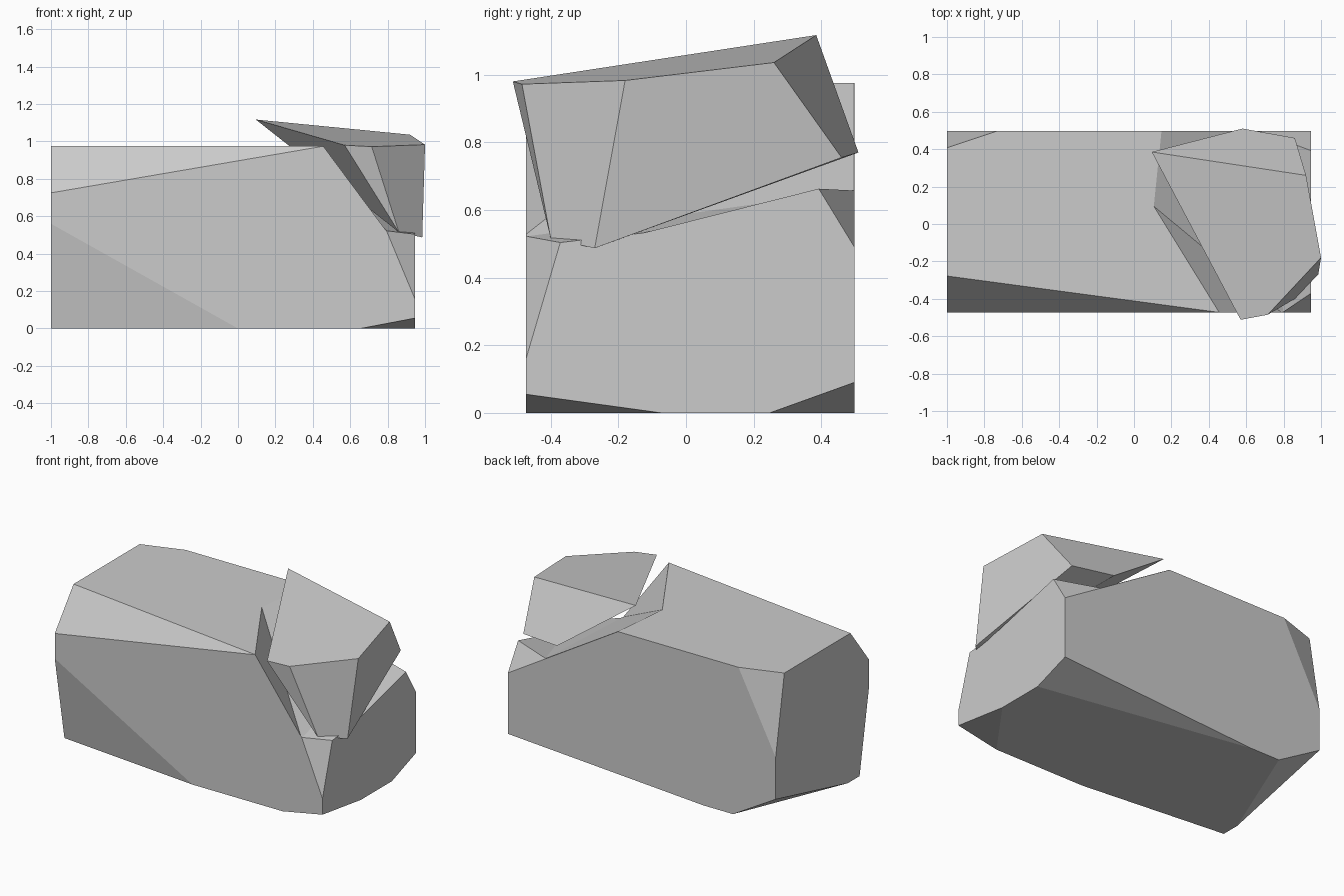
import bpy
import bmesh
from mathutils import Vector

default_cube = bpy.data.objects.get("Cube")
if default_cube:
    bpy.data.objects.remove(default_cube, do_unlink=True)

# One stone colour for everything
stone = bpy.data.materials.new("stone_grey")
stone.use_nodes = True
stone.diffuse_color = (0.6, 0.6, 0.6, 1)
shader = next(n for n in stone.node_tree.nodes if n.type == "BSDF_PRINCIPLED")
shader.inputs["Base Color"].default_value = stone.diffuse_color
shader.inputs["Roughness"].default_value = 0.9


def make_object(name, bm):
    """Turn a bmesh into a flat-shaded stone object."""
    bmesh.ops.recalc_face_normals(bm, faces=bm.faces[:])
    mesh = bpy.data.meshes.new(name)
    bm.to_mesh(mesh)
    bm.free()
    mesh.materials.append(stone)
    obj = bpy.data.objects.new(name, mesh)
    bpy.context.collection.objects.link(obj)
    return obj


def make_hull(name, points):
    """Build a faceted chunk as the convex hull of its corners."""
    bm = bmesh.new()
    for point in points:
        bm.verts.new(point)
    bmesh.ops.convex_hull(bm, input=bm.verts[:])
    bmesh.ops.dissolve_limit(bm, angle_limit=0.03,
                             verts=bm.verts[:], edges=bm.edges[:])
    return make_object(name, bm)


def chip_corner(bm, corner, reach):
    """Slice one box corner off, reaching a given distance along each edge."""
    normal = Vector((1 if corner[i] == HIGH[i] else -1) / reach[i] for i in range(3))
    start = Vector(corner)
    start.x -= reach[0] if corner[0] == HIGH[0] else -reach[0]
    geometry = bm.verts[:] + bm.edges[:] + bm.faces[:]
    bmesh.ops.bisect_plane(bm, geom=geometry, plane_co=start,
                           plane_no=normal.normalized(), clear_outer=True)
    bmesh.ops.holes_fill(bm, edges=[e for e in bm.edges if e.is_boundary])


# Main block with every corner chipped by a different amount
LOW = Vector((-1, -0.473, 0))
HIGH = Vector((0.945, 0.498, 0.975))
left, front, bottom = LOW
right, back, top = HIGH

bm = bmesh.new()
bmesh.ops.create_cube(bm, size=1)
for vert in bm.verts:
    for axis in range(3):
        vert.co[axis] = HIGH[axis] if vert.co[axis] > 0 else LOW[axis]

chip_corner(bm, (left, front, top), (1.46, 0.195, 0.25))
chip_corner(bm, (left, front, bottom), (1, 0.1, 0.56))
chip_corner(bm, (left, back, top), (0.27, 0.09, 0.52))
chip_corner(bm, (left, back, bottom), (0.31, 0.75, 0.18))
chip_corner(bm, (right, back, bottom), (1.42, 0.25, 0.09))
chip_corner(bm, (right, front, bottom), (0.29, 0.4, 0.055))
chip_corner(bm, (right, front, top), (0.34, 0.24, 0.815))
chip_corner(bm, (right, back, top), (0.8, 0.296, 0.485))
block = make_object("main_block", bm)

# Broken notch at the upper right, with a sloping wall and a shallow floor
notch = make_hull("notch_cutter", [
    (0.22, front - 0.01, 1.3), (-0.39, back + 0.01, 1.3),
    (0.8, front - 0.01, 0.52), (0.67, back + 0.01, 0.66),
    (1.1, front - 0.01, 0.46), (1.1, back + 0.01, 0.71),
    (1.1, front - 0.01, 1.3), (1.1, back + 0.01, 1.3),
])
notch.hide_render = True
cut = block.modifiers.new("notch", "BOOLEAN")
cut.operation = "DIFFERENCE"
cut.solver = "EXACT"
cut.object = notch
bpy.context.view_layer.objects.active = block
bpy.ops.object.modifier_apply(modifier=cut.name)
bpy.data.objects.remove(notch, do_unlink=True)

# Loose slab resting in the notch: top rim, then lower corners
make_hull("loose_slab", [
    (0.095, 0.385, 1.117), (0.92, 0.26, 1.036), (1, -0.18, 0.983),
    (0.715, -0.485, 0.972), (0.57, -0.512, 0.98), (0.43, 0.06, 1.055),
    (0.58, 0.51, 0.77), (0.86, 0.46, 0.755),
    (0.86, -0.4, 0.515), (0.985, -0.27, 0.487),
])
